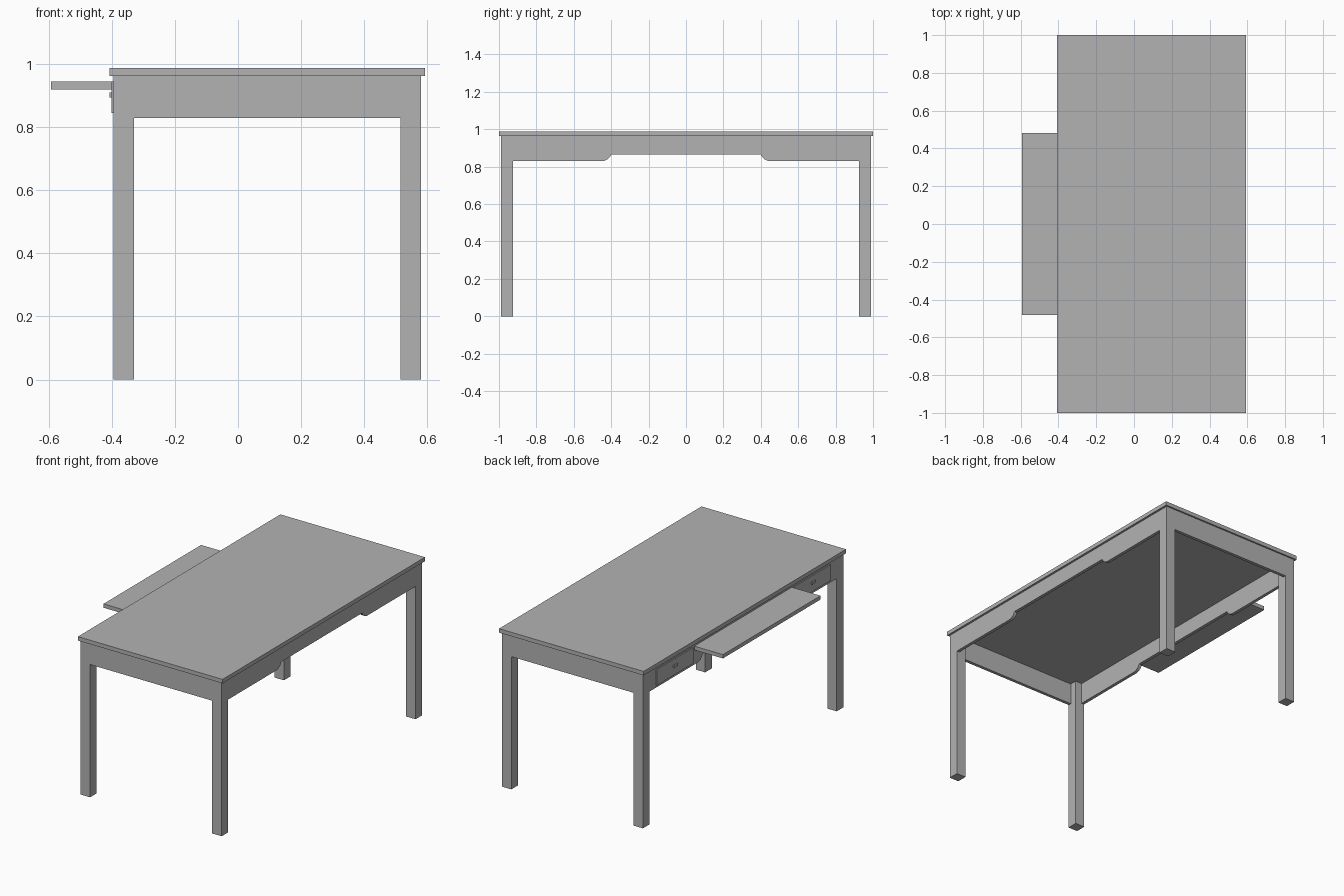
import bpy, bmesh, math

if "Cube" in bpy.data.objects:
    bpy.data.objects.remove(bpy.data.objects["Cube"])

grey = bpy.data.materials.new("plain grey")
grey.diffuse_color = (0.45, 0.45, 0.45, 1)
grey.use_nodes = True
grey.node_tree.nodes["Principled BSDF"].inputs["Base Color"].default_value = grey.diffuse_color


def finish(name, bm):
    bmesh.ops.recalc_face_normals(bm, faces=bm.faces)
    mesh = bpy.data.meshes.new(name)
    bm.to_mesh(mesh)
    bm.free()
    mesh.materials.append(grey)
    obj = bpy.data.objects.new(name, mesh)
    bpy.context.collection.objects.link(obj)
    return obj


def box(name, x, y, z):
    """Box from (min, max) pairs along each axis."""
    bm = bmesh.new()
    bmesh.ops.create_cube(bm, size=1)
    for v in bm.verts:
        v.co = [r[0] if c < 0 else r[1] for c, r in zip(v.co, (x, y, z))]
    return finish(name, bm)


def side_apron(name, x0, x1):
    """Long rail whose lower edge rises in the middle with rounded shoulders."""
    half = [(0.925, Z_TOP), (0.925, Z_RAIL), (0.45, Z_RAIL)]
    for i in range(1, 6):
        a = i / 5 * math.radians(70)
        half.append((0.45 - 0.05 * math.sin(a) / math.sin(math.radians(70)),
                     Z_RAIL + 0.035 * (1 - math.cos(a)) / (1 - math.cos(math.radians(70)))))
    outline = half + [(-y, z) for y, z in reversed(half)]
    bm = bmesh.new()
    face = bm.faces.new([bm.verts.new((x0, y, z)) for y, z in outline])
    ext = bmesh.ops.extrude_face_region(bm, geom=[face])["geom"]
    bmesh.ops.translate(bm, vec=(x1 - x0, 0, 0),
                        verts=[g for g in ext if isinstance(g, bmesh.types.BMVert)])
    return finish(name, bm)


Z_TOP, Z_RAIL = 0.963, 0.83
LEFT, RIGHT, END, LEG, THICK = -0.395, 0.58, 0.99, 0.065, 0.02

# Table top
box("table_top", (-0.407, 0.593), (-1, 1), (Z_TOP, 0.988))

# Legs and end aprons, flush on the outside
for side, s in (("front", -1), ("back", 1)):
    y_leg = sorted((s * END, s * (END - LEG)))
    box(side + "_left_leg", (LEFT, LEFT + LEG), y_leg, (0, Z_TOP))
    box(side + "_right_leg", (RIGHT - LEG, RIGHT), y_leg, (0, Z_TOP))
    box(side + "_apron", (LEFT + LEG, RIGHT - LEG),
        sorted((s * END, s * (END - THICK))), (Z_RAIL, Z_TOP))

    # Small drawer front and pull beside the tray
    box(side + "_drawer_front", (LEFT - 0.006, LEFT),
        sorted((s * 0.50, s * 0.86)), (0.845, 0.945))
    box(side + "_drawer_pull", (LEFT - 0.013, LEFT - 0.006),
        sorted((s * 0.66, s * 0.70)), (0.895, 0.91))

# Long aprons
side_apron("left_apron", LEFT, LEFT + THICK)
side_apron("right_apron", RIGHT - THICK, RIGHT)

# Pull-out tray
box("pull_out_tray", (-0.593, LEFT), (-0.482, 0.482), (0.921, 0.945))
